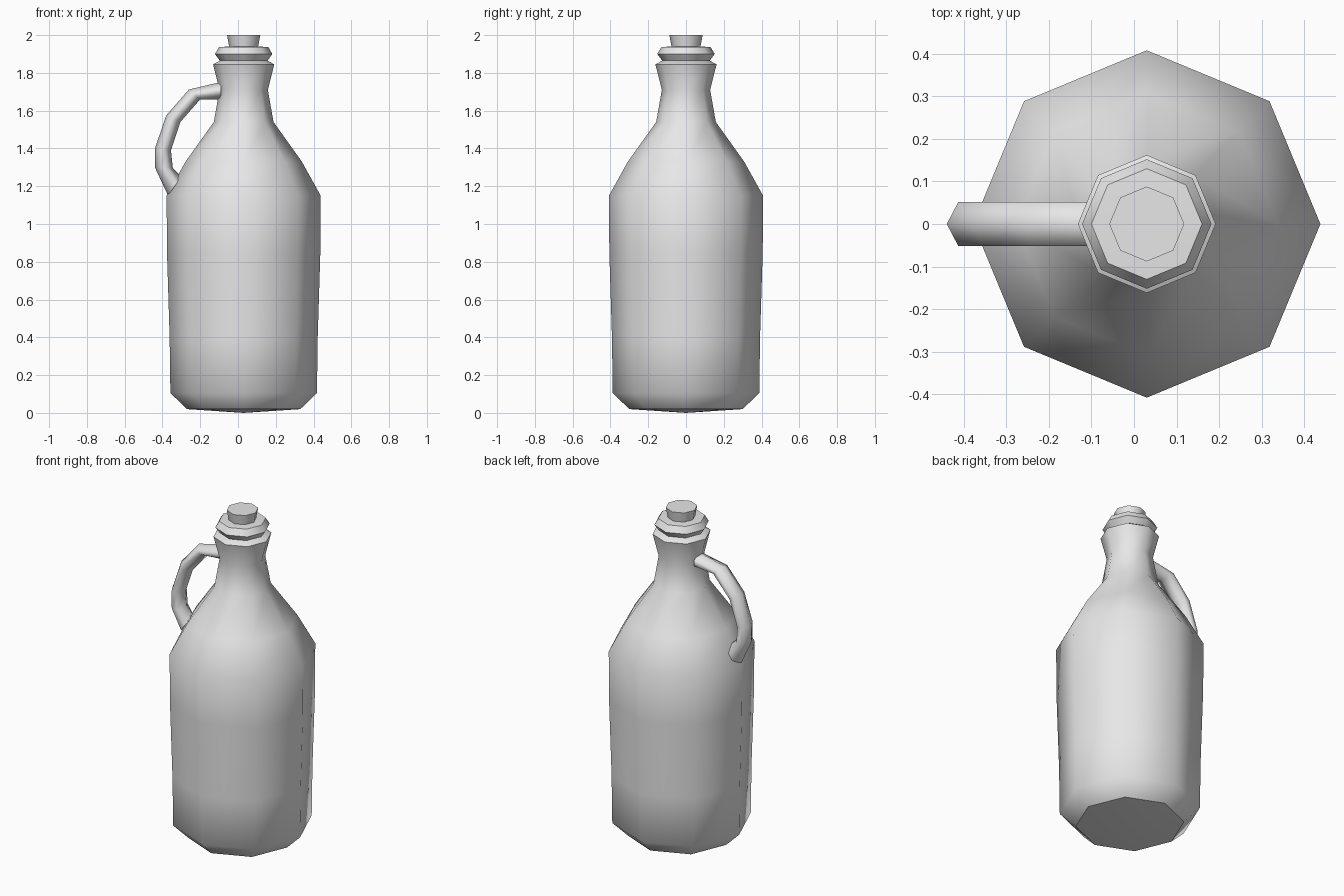
import bpy, bmesh
from math import cos, sin, pi, radians
from mathutils import Vector

cube = bpy.data.objects.get("Cube")
if cube:
    bpy.data.objects.remove(cube, do_unlink=True)

AXIS_X = 0.03
SIDES = 8

grey = bpy.data.materials.new("plain grey")
grey.use_nodes = True
grey.diffuse_color = (0.8, 0.8, 0.8, 1)
grey.node_tree.nodes["Principled BSDF"].inputs["Base Color"].default_value = (0.8, 0.8, 0.8, 1)


def finish(name, bm, angle, sharp_below=None):
    """Turn a bmesh into a smooth-shaded object with sharp creases."""
    bmesh.ops.recalc_face_normals(bm, faces=bm.faces)
    mesh = bpy.data.meshes.new(name)
    bm.to_mesh(mesh)
    bm.free()
    mesh.materials.append(grey)
    obj = bpy.data.objects.new(name, mesh)
    bpy.context.collection.objects.link(obj)
    bpy.ops.object.select_all(action='DESELECT')
    obj.select_set(True)
    bpy.context.view_layer.objects.active = obj
    bpy.ops.object.shade_smooth_by_angle(angle=radians(angle))
    if sharp_below is not None:
        for e in mesh.edges:
            zs = [mesh.vertices[v].co.z for v in e.vertices]
            if max(zs) < sharp_below and abs(zs[0] - zs[1]) < 0.001:
                e.use_edge_sharp = True
    return obj


def skin(bm, rings):
    """Bridge successive rings of vertices with quads."""
    for a, b in zip(rings, rings[1:]):
        n = len(a)
        for i in range(n):
            j = (i + 1) % n
            bm.faces.new((a[i], a[j], b[j], b[i]))


def lathe(name, profile, angle=50, base_tip=None, sharp_below=None):
    """Eight-sided turned part from (radius, height) pairs."""
    bm = bmesh.new()
    rings = [[bm.verts.new((AXIS_X + r * cos(2 * pi * i / SIDES),
                            r * sin(2 * pi * i / SIDES), z))
              for i in range(SIDES)] for r, z in profile]
    skin(bm, rings)
    bm.faces.new(rings[-1])
    if base_tip is None:
        bm.faces.new(rings[0])
    else:
        tip = bm.verts.new((AXIS_X, 0, base_tip))
        for i in range(SIDES):
            bm.faces.new((rings[0][i], rings[0][(i + 1) % SIDES], tip))
    return finish(name, bm, angle, sharp_below)


# Bottle with chamfered foot, sloping shoulder and flared neck
lathe("bottle_body", [(0.30, 0.02), (0.388, 0.105), (0.392, 0.4), (0.406, 0.85),
                      (0.408, 1.15), (0.308, 1.33), (0.158, 1.54), (0.128, 1.71),
                      (0.162, 1.845), (0.12, 1.868)],
      base_tip=0.0, sharp_below=0.05)

# Rolled lip and stopper
lathe("neck_lip", [(0.127, 1.866), (0.152, 1.9), (0.13, 1.937), (0.07, 1.94)])
lathe("stopper", [(0.075, 1.93), (0.088, 2.0)])

# Curved handle: flattened hexagonal tube swept along outer and inner outlines
outer = [(-0.09, 1.752), (-0.26, 1.712), (-0.38, 1.575), (-0.44, 1.4), (-0.44, 1.3), (-0.37, 1.15)]
inner = [(-0.09, 1.66), (-0.2, 1.66), (-0.305, 1.54), (-0.355, 1.39), (-0.345, 1.295), (-0.30, 1.25)]
section = [(0, 0), (0.32, 1), (0.68, 1), (1, 0), (0.68, -1), (0.32, -1)]
bm = bmesh.new()
rings = []
for (xo, zo), (xi, zi) in zip(outer, inner):
    a, b = Vector((xo, 0, zo)), Vector((xi, 0, zi))
    rings.append([bm.verts.new(a.lerp(b, t) + Vector((0, 0.052 * side, 0)))
                  for t, side in section])
skin(bm, rings)
bm.faces.new(rings[0])
bm.faces.new(rings[-1])
finish("handle", bm, 70)
